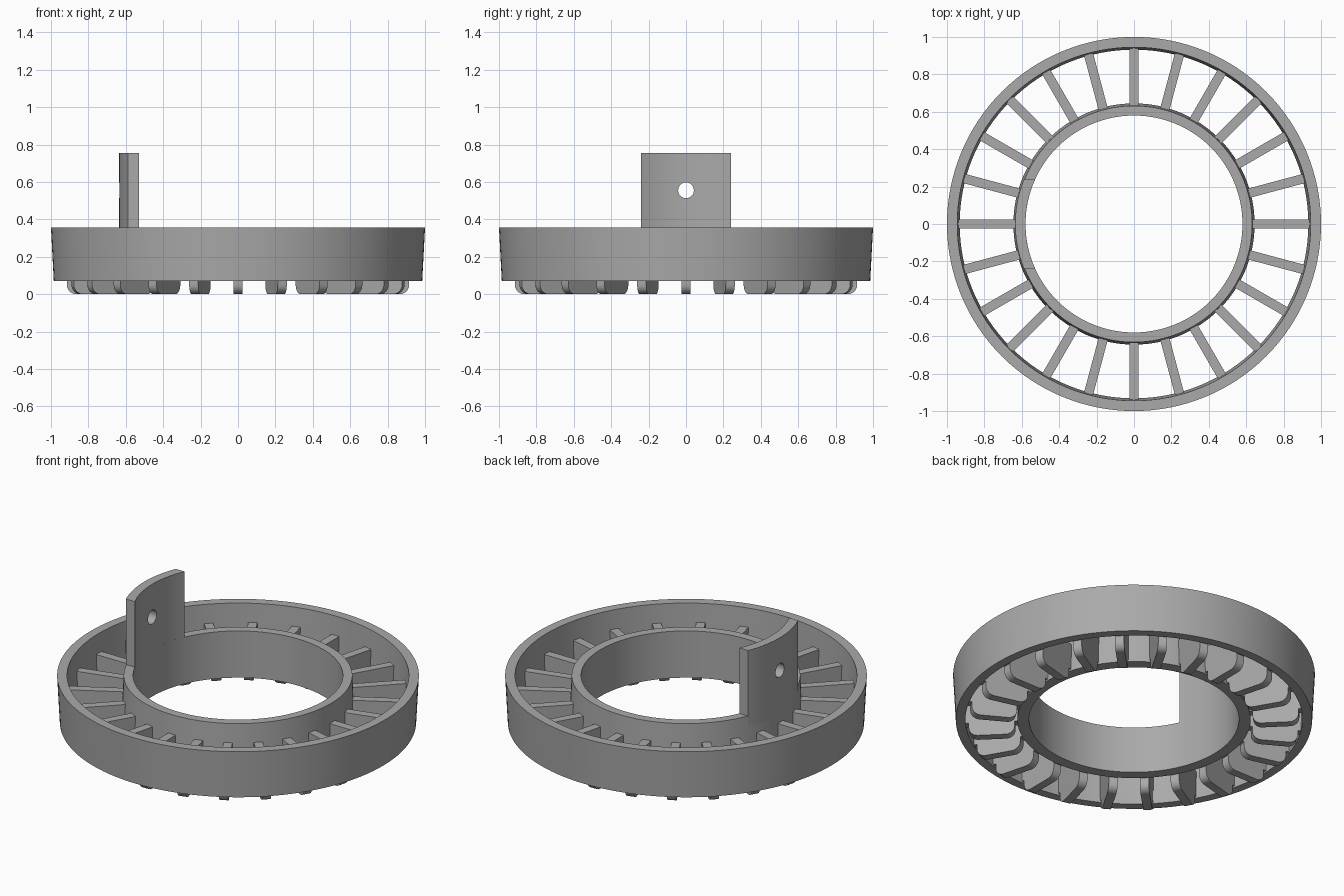
import bpy
import bmesh
import math
from mathutils import Matrix, Vector

cube = bpy.data.objects.get("Cube")
if cube:
    bpy.data.objects.remove(cube, do_unlink=True)

SEGMENTS = 128
FINS = 24
RING_LOW, RING_TOP = 0.07, 0.355
FIN_TOP, FIN_HALF = 0.24, 0.025
TAB_HALF, TAB_TOP = 0.24, 0.755

grey = bpy.data.materials.new("plain grey")
grey.use_nodes = True
colour = (0.4, 0.4, 0.4, 1)
grey.diffuse_color = colour
grey.node_tree.nodes["Principled BSDF"].inputs["Base Color"].default_value = colour


def finish(bm, name):
    bmesh.ops.recalc_face_normals(bm, faces=bm.faces)
    mesh = bpy.data.meshes.new(name)
    bm.to_mesh(mesh)
    bm.free()
    mesh.materials.append(grey)
    obj = bpy.data.objects.new(name, mesh)
    bpy.context.collection.objects.link(obj)
    return obj


def smooth(obj):
    bpy.ops.object.select_all(action="DESELECT")
    obj.select_set(True)
    bpy.context.view_layer.objects.active = obj
    bpy.ops.object.shade_smooth_by_angle(angle=math.radians(30))


def bridge(bm, loops, closed):
    """Join matching cross-sections with quads."""
    for k in range(len(loops) if closed else len(loops) - 1):
        a, b = loops[k], loops[(k + 1) % len(loops)]
        for i in range(len(a)):
            j = (i + 1) % len(a)
            bm.faces.new((a[i], a[j], b[j], b[i]))


def ring(name, profile):
    bm = bmesh.new()
    loops = []
    for k in range(SEGMENTS):
        t = math.tau * k / SEGMENTS
        loops.append([bm.verts.new((r * math.cos(t), r * math.sin(t), z))
                      for r, z in profile])
    bridge(bm, loops, True)
    smooth(finish(bm, name))


# Two drafted rings
ring("outer_ring", [(0.985, RING_LOW), (1.0, RING_TOP),
                    (0.945, RING_TOP), (0.932, RING_LOW)])
ring("inner_ring", [(0.58, RING_LOW), (0.58, RING_TOP),
                    (0.632, RING_TOP), (0.645, RING_LOW)])

# Radial fins with rounded lower corners
profile = [(0.625, FIN_TOP), (0.625, RING_LOW + 0.01), (0.66, RING_LOW + 0.01)]
for centre, start in ((0.71, math.pi), (0.865, 1.5 * math.pi)):
    for i in range(7):
        t = start + i * math.pi / 12
        profile.append((centre + 0.05 * math.cos(t), 0.05 + 0.05 * math.sin(t)))
profile += [(0.915, RING_LOW + 0.01), (0.95, RING_LOW + 0.01), (0.95, FIN_TOP)]

for n in range(FINS):
    bm = bmesh.new()
    turn = Matrix.Rotation(math.tau * n / FINS, 3, "Z")
    sides = [[bm.verts.new(turn @ Vector((r, y, z))) for r, z in profile]
             for y in (-FIN_HALF, FIN_HALF)]
    bridge(bm, sides, False)
    for side in sides:
        bm.faces.new(side)
    smooth(finish(bm, f"fin_{n + 1}"))

# Curved upright tab with straight-cut ends
bm = bmesh.new()
sections = []
for k in range(25):
    s = 2 * k / 24 - 1
    section = []
    for r, z in ((0.58, 0.25), (0.58, TAB_TOP), (0.635, TAB_TOP), (0.635, 0.25)):
        t = math.pi + s * math.asin(TAB_HALF / r)
        section.append(bm.verts.new((r * math.cos(t), r * math.sin(t), z)))
    sections.append(section)
bridge(bm, sections, False)
bm.faces.new(sections[0])
bm.faces.new(sections[-1])
tab = finish(bm, "upright_tab")

# Round hole through the tab
bm = bmesh.new()
bmesh.ops.create_cone(bm, cap_ends=True, segments=32, radius1=0.042,
                      radius2=0.042, depth=0.3,
                      matrix=Matrix.Translation((-0.6, 0, 0.555))
                      @ Matrix.Rotation(math.pi / 2, 4, "Y"))
cutter = finish(bm, "hole_cutter")
cutter.hide_render = True
cut = tab.modifiers.new("hole", "BOOLEAN")
cut.operation = "DIFFERENCE"
cut.object = cutter
cut.solver = "EXACT"
bpy.ops.object.select_all(action="DESELECT")
bpy.context.view_layer.objects.active = tab
tab.select_set(True)
bpy.ops.object.modifier_apply(modifier=cut.name)
bpy.data.objects.remove(cutter, do_unlink=True)
smooth(tab)
